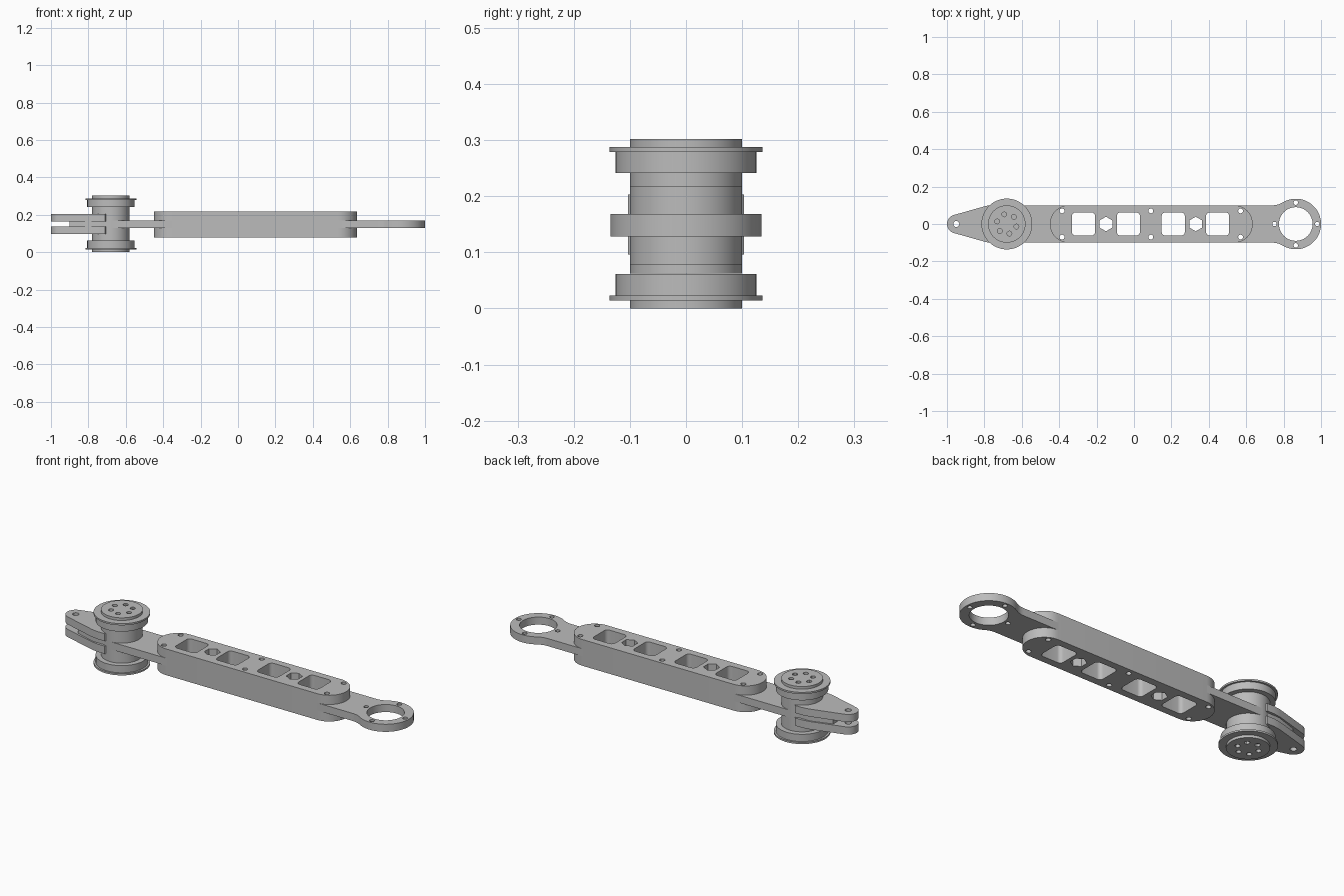
import bpy, bmesh
from math import cos, sin, pi, radians, atan2

if "Cube" in bpy.data.objects:
    bpy.data.objects.remove(bpy.data.objects["Cube"])

grey = bpy.data.materials.new("machined grey")
grey.diffuse_color = (0.5, 0.5, 0.5, 1)
grey.use_nodes = True
grey.node_tree.nodes["Principled BSDF"].inputs["Base Color"].default_value = grey.diffuse_color


def arc(cx, cy, r, a0, a1, n=24):
    """Points on an arc, angles in degrees."""
    return [(cx + r * cos(radians(a0 + (a1 - a0) * i / n)),
             cy + r * sin(radians(a0 + (a1 - a0) * i / n))) for i in range(n + 1)]


def circle(cx, cy, r, n=16, start=0):
    return arc(cx, cy, r, start, start + 360, n)[:-1]


def rounded_rect(cx, cy, hx, hy, r):
    pts = []
    for sx, sy, a in ((1, 1, 0), (-1, 1, 90), (-1, -1, 180), (1, -1, 270)):
        pts += arc(cx + sx * (hx - r), cy + sy * (hy - r), r, a, a + 90, 5)
    return pts


def plate(name, z0, z1, outline, holes=()):
    """Flat part: outline with through holes, extruded from z0 to z1."""
    cu = bpy.data.curves.new(name, 'CURVE')
    cu.dimensions = '2D'
    cu.fill_mode = 'BOTH'
    cu.extrude = (z1 - z0) / 2
    for loop in (outline, *holes):
        sp = cu.splines.new('POLY')
        sp.points.add(len(loop) - 1)
        for p, (x, y) in zip(sp.points, loop):
            p.co = (x, y, 0, 1)
        sp.use_cyclic_u = True
    ob = bpy.data.objects.new(name, cu)
    ob.location.z = (z0 + z1) / 2
    bpy.context.collection.objects.link(ob)
    bpy.ops.object.select_all(action='DESELECT')
    ob.select_set(True)
    bpy.context.view_layer.objects.active = ob
    bpy.ops.object.convert(target='MESH')
    ob = bpy.context.view_layer.objects.active
    bm = bmesh.new()
    bm.from_mesh(ob.data)
    bmesh.ops.remove_doubles(bm, verts=bm.verts, dist=1e-5)
    bmesh.ops.recalc_face_normals(bm, faces=bm.faces)
    bm.to_mesh(ob.data)
    bm.free()
    ob.data.materials.clear()
    ob.data.materials.append(grey)
    bpy.ops.object.shade_smooth_by_angle(angle=radians(30))
    return ob


MID = 0.151           # mirror height of the spool
SPOOL = -0.68
RING = 0.865


def bolt_pair(x):
    return [circle(x, s * 0.07, 0.013) for s in (1, -1)]


# Main beam with square windows, hexagonal holes and bolt holes
windows = [rounded_rect(x, 0, 0.062, 0.062, 0.02) for x in (-0.27, -0.03, 0.21, 0.447)]
hexes = [circle(x, 0, 0.039, 6, 30) for x in (-0.15, 0.33)]
bolts = bolt_pair(-0.385) + bolt_pair(0.09) + bolt_pair(0.57)
beam = arc(-0.35, 0, 0.1, 90, 270) + arc(0.535, 0, 0.1, -90, 90)
plate("beam", 0.078, 0.217, beam, windows + hexes + bolts)

# Arm joining beam to spool
plate("spool_arm", 0.128, 0.168,
      [(SPOOL, -0.1), (-0.35, -0.1), (-0.35, 0.1), (SPOOL, 0.1)], bolt_pair(-0.385))

# Arm with filleted neck and bearing ring
R, r = 0.1, 0.135
dx = ((R + r) ** 2 - (0.1 + R) ** 2) ** 0.5
a = atan2(0.1 + R, -dx) * 180 / pi
neck = arc(RING - dx, 0.1 + R, R, -90, a - 180, 8)
lower = [(x, -y) for x, y in neck]
outline = [(0.535, -0.1)] + lower + arc(RING, 0, r, -a, a, 56)[1:-1] + neck[::-1] + [(0.535, 0.1)]
ring_bolts = [circle(RING + 0.114 * cos(k * pi / 2), 0.114 * sin(k * pi / 2), 0.012) for k in range(4)]
plate("ring_arm", 0.128, 0.168, outline,
      [circle(RING, 0, 0.09, 48)] + ring_bolts + bolt_pair(0.57))

# Forked lever: two prongs and the web between them
side = [(-0.79, 0.097), (-0.75, 0.103), (-0.71, 0.103), (-0.70, 0.09)]
lever = arc(-0.95, 0, 0.05, 104, 256, 16) + [(x, -y) for x, y in side] + side[::-1]
for name, z0, z1 in (("upper_prong", 0.163, 0.203), ("lower_prong", 0.096, 0.137)):
    plate(name, z0, z1, lever, [circle(-0.95, 0, 0.016)])
web = [(-0.9, -0.055), (-0.79, -0.09), (-0.70, -0.09), (-0.70, 0.09), (-0.79, 0.09), (-0.9, 0.055)]
plate("prong_web", 0.137, 0.163, web)

# Spool: core, then mirrored drum, flange and drilled cap
plate("spool_core", 0.062, 0.241, circle(SPOOL, 0, 0.1, 48))
screws = [circle(SPOOL + 0.053 * cos(radians(45 + 60 * k)),
                 0.053 * sin(radians(45 + 60 * k)), 0.013, 12) for k in range(6)]
layers = (("drum", 0.241, 0.279, 0.126, []),
          ("flange", 0.279, 0.288, 0.136, []),
          ("cap", 0.288, 0.302, 0.1, screws))
for part, z0, z1, rad, holes in layers:
    plate("upper_" + part, z0, z1, circle(SPOOL, 0, rad, 48), holes)
    plate("lower_" + part, 2 * MID - z1, 2 * MID - z0, circle(SPOOL, 0, rad, 48), holes)
